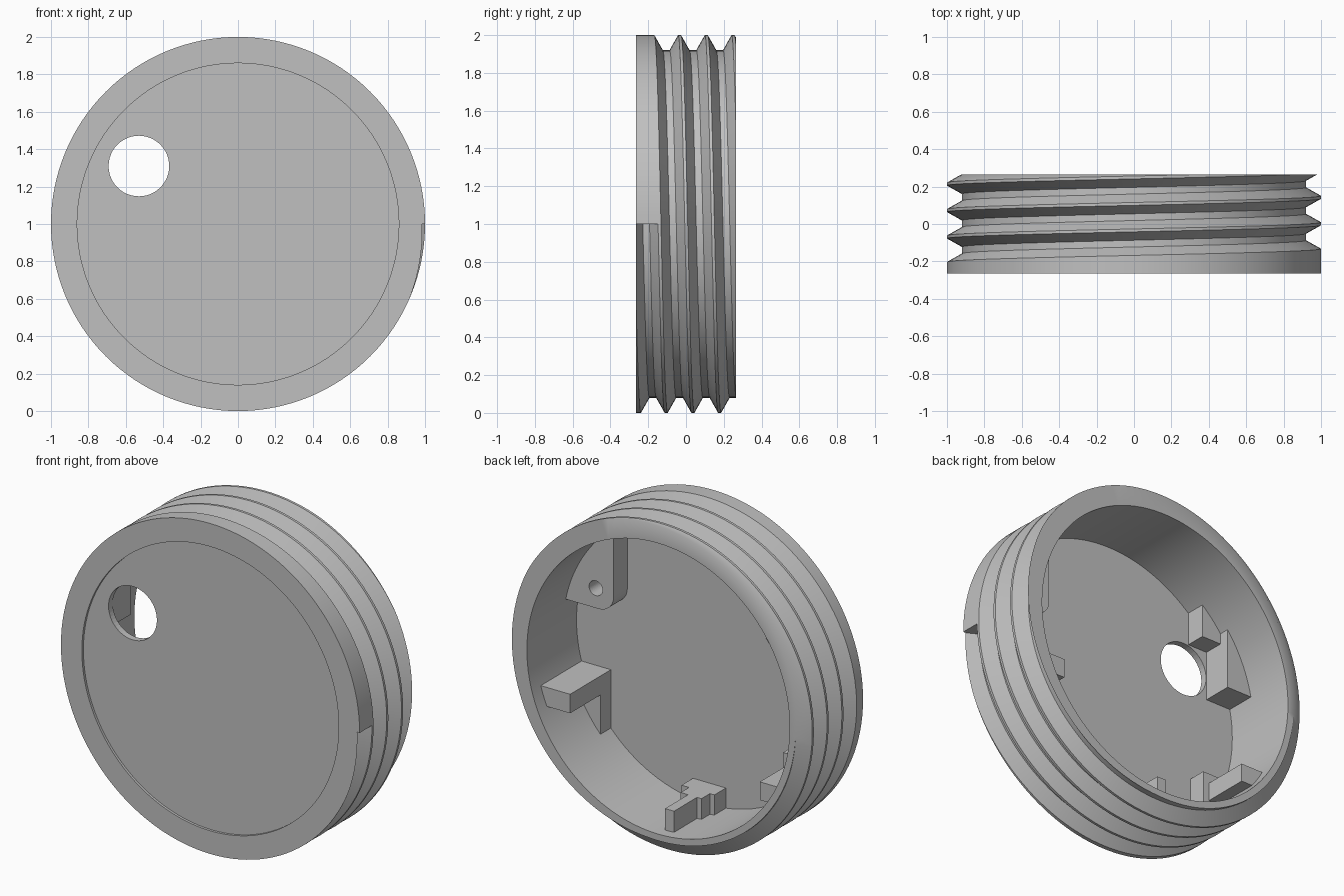
import bpy, bmesh, math

cube = bpy.data.objects.get("Cube")
if cube:
    bpy.data.objects.remove(cube, do_unlink=True)

SEGS = 128
FRONT, BACK, FLOOR = -0.265, 0.265, -0.21
R_OUT, R_ROOT, R_IN, R_RECESS, R_EMBED = 1.0, 0.92, 0.88, 0.86, 0.897
PITCH, START = 0.1415, -0.211
HALF_TOP, HALF_ROOT = 0.063, 0.018
TURNS = 4

grey = bpy.data.materials.new("plain_grey")
grey.use_nodes = True
grey.diffuse_color = (0.53, 0.53, 0.53, 1)
grey.node_tree.nodes["Principled BSDF"].inputs["Base Color"].default_value = grey.diffuse_color


def finish(name, bm, smooth=False):
    bmesh.ops.recalc_face_normals(bm, faces=bm.faces)
    mesh = bpy.data.meshes.new(name)
    bm.to_mesh(mesh)
    bm.free()
    mesh.materials.append(grey)
    obj = bpy.data.objects.new(name, mesh)
    bpy.context.collection.objects.link(obj)
    if smooth:
        bpy.ops.object.select_all(action='DESELECT')
        obj.select_set(True)
        bpy.context.view_layer.objects.active = obj
        bpy.ops.object.shade_smooth_by_angle(angle=math.radians(30))
    return obj


def prism(name, outline, y0, y1):
    """Extrude an outline of (x, height from centre) along y."""
    bm = bmesh.new()
    base = bm.faces.new([bm.verts.new((x, y0, 1 + h)) for x, h in outline])
    ext = bmesh.ops.extrude_face_region(bm, geom=[base], use_keep_orig=True)
    moved = [g for g in ext["geom"] if isinstance(g, bmesh.types.BMVert)]
    bmesh.ops.translate(bm, verts=moved, vec=(0, y1 - y0, 0))
    return finish(name, bm)


def circle(cx, ch, r, n):
    return [(cx + r * math.cos(math.tau * i / n), ch + r * math.sin(math.tau * i / n))
            for i in range(n)]


def drill(obj, cx, ch, r, y0, y1):
    cutter = prism(obj.name + "_cutter", circle(cx, ch, r, 48), y0, y1)
    cutter.hide_render = True
    cutter.hide_viewport = True
    mod = obj.modifiers.new("hole", 'BOOLEAN')
    mod.operation = 'DIFFERENCE'
    mod.solver = 'EXACT'
    mod.object = cutter


def wall_block(name, pts, y1):
    """Block on the floor; the outline is closed by an arc sunk in the wall."""
    a0 = math.atan2(pts[-1][1], pts[-1][0])
    a1 = math.atan2(pts[0][1], pts[0][0])
    span = (a1 - a0 + math.pi) % math.tau - math.pi
    arc = [(R_EMBED * math.cos(a0 + span * i / 12), R_EMBED * math.sin(a0 + span * i / 12))
           for i in range(1, 12)]
    return prism(name, pts + arc, FLOOR - 0.01, y1)


# Threaded ring: each column holds the outer profile with its grooves shifted along the helix
def column(t):
    centres = [START + PITCH * (k + t) for k in range(TURNS)]

    def radius(y):
        d = min(abs(y - c) for c in centres)
        f = (d - HALF_ROOT) / (HALF_TOP - HALF_ROOT)
        return R_ROOT + (R_OUT - R_ROOT) * min(1, max(0, f))

    ys = [FRONT]
    for c in centres:
        ys += [c - HALF_TOP, c - HALF_ROOT, c + HALF_ROOT, c + HALF_TOP]
    ys = [min(BACK, max(FRONT, y)) for y in ys + [BACK]]
    rows = [(radius(y), y) for y in ys]
    return rows + [(R_IN, BACK), (R_IN, FLOOR), (R_RECESS, FLOOR), (R_RECESS, FRONT)]


bm = bmesh.new()
cols = []
for i in range(SEGS + 1):
    a = math.tau * i / SEGS
    cols.append([bm.verts.new((r * math.cos(a), y, 1 - r * math.sin(a)))
                 for r, y in column(i / SEGS)])
count = len(cols[0])
for a, b in zip(cols, cols[1:]):
    for j in range(count):
        k = (j + 1) % count
        bm.faces.new((a[j], a[k], b[k], b[j]))
# end wall where the groove begins
bm.faces.new([cols[-1][0]] + cols[0][1:5])
bmesh.ops.remove_doubles(bm, verts=bm.verts, dist=0.0002)
bmesh.ops.dissolve_degenerate(bm, edges=bm.edges, dist=0.0002)
finish("threaded_ring", bm, smooth=True)

# Recessed front plate with round opening
plate = prism("front_plate", circle(0, 0, R_RECESS, SEGS), -0.25, FLOOR)
drill(plate, -0.53, 0.31, 0.162, -0.4, 0)

# Screw tab with rounded corner and small hole
corner = [(0.64 - 0.1 * math.sin(q), 0.28 - 0.1 * math.cos(q))
          for q in (math.pi / 2 * i / 8 for i in range(9))]
tab = wall_block("screw_tab", [(0.877, 0.18)] + corner + [(0.54, 0.715)], -0.08)
drill(tab, 0.66, 0.3, 0.045, -0.2, 0.1)

# Left hook: long arm with a short foot
wall_block("left_arm", [(0.86, -0.24), (0.65, -0.24), (0.65, -0.355), (0.82, -0.355)], 0.18)
wall_block("left_foot", [(0.86, -0.24), (0.65, -0.24), (0.65, -0.615)], -0.11)

# Bottom stepped hook
for name, x0, x1, y1 in (("bottom_base", -0.12, 0.1, -0.1),
                         ("bottom_step", -0.09, 0.05, -0.02),
                         ("bottom_arm", -0.06, 0.0, 0.2)):
    wall_block(name, [(x0, -0.89), (x0, -0.75), (x1, -0.75), (x1, -0.89)], y1)

# Right hook
wall_block("right_arm", [(-0.785, -0.43), (-0.62, -0.43), (-0.62, -0.54), (-0.715, -0.54)], 0.18)
wall_block("right_foot", [(-0.815, -0.37), (-0.58, -0.37), (-0.58, -0.56), (-0.7, -0.56)], -0.1)

# Upper right stops beside the opening
wall_block("upper_right_stop", [(-0.88, 0.175), (-0.695, 0.175), (-0.695, 0.565)], -0.03)
wall_block("upper_right_ledge", [(-0.76, 0.475), (-0.565, 0.475), (-0.565, 0.695)], -0.09)
